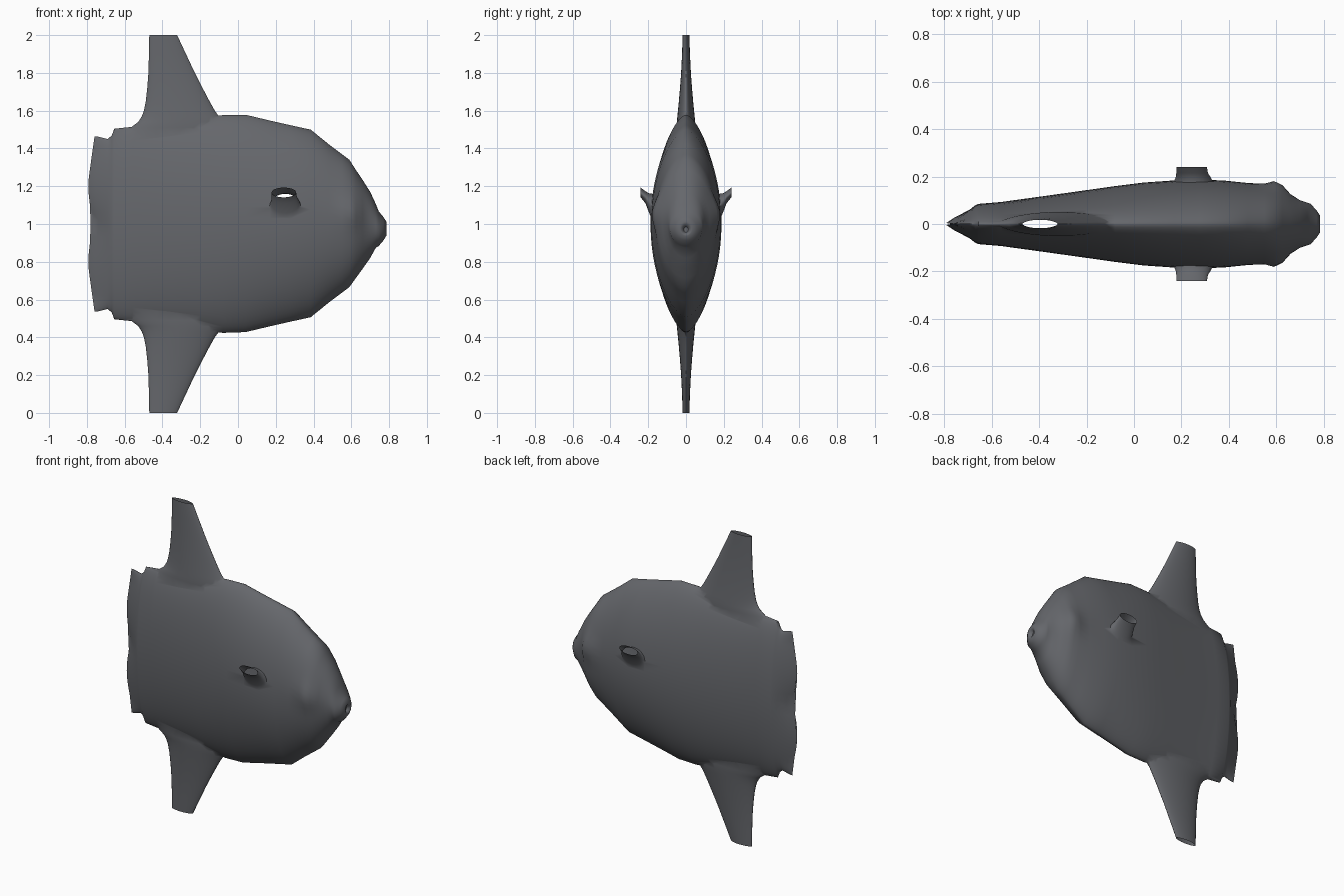
import bpy
import bmesh
from math import sin, cos, pi, exp, radians, copysign

if "Cube" in bpy.data.objects:
    bpy.data.objects.remove(bpy.data.objects["Cube"], do_unlink=True)

skin = bpy.data.materials.new("slate grey skin")
skin.use_nodes = True
colour = (0.13, 0.135, 0.148, 1)
skin.diffuse_color = colour
bsdf = next(n for n in skin.node_tree.nodes if n.type == 'BSDF_PRINCIPLED')
bsdf.inputs["Base Color"].default_value = colour
bsdf.inputs["Roughness"].default_value = 0.6


def power(v, p):
    return copysign(abs(v) ** p, v)


def loft(name, rings):
    """Closed solid through a list of equal-length point rings."""
    bm = bmesh.new()
    rows = [[bm.verts.new(p) for p in ring] for ring in rings]
    n = len(rows[0])
    for a, b in zip(rows, rows[1:]):
        for i in range(n):
            j = (i + 1) % n
            bm.faces.new((a[i], a[j], b[j], b[i]))
    bm.faces.new(rows[0])
    bm.faces.new(rows[-1])
    bmesh.ops.recalc_face_normals(bm, faces=bm.faces)
    mesh = bpy.data.meshes.new(name)
    bm.to_mesh(mesh)
    bm.free()
    mesh.materials.append(skin)
    obj = bpy.data.objects.new(name, mesh)
    bpy.context.collection.objects.link(obj)
    return obj


def angles(n):
    return [2 * pi * (i + 0.5) / n for i in range(n)]


# Body sections from tail to mouth: x, centre z, half height, half width, roundness
sections = [
    (-0.76, 1.0, 0.465, 0.004, 1.0),
    (-0.735, 1.0, 0.462, 0.03, 1.1),
    (-0.69, 1.0, 0.45, 0.062, 1.2),
    (-0.668, 1.0, 0.47, 0.08, 1.25),
    (-0.655, 1.0, 0.505, 0.085, 1.3),
    (-0.56, 1.0, 0.515, 0.093, 1.3),
    (-0.4, 1.0, 0.535, 0.115, 1.3),
    (-0.2, 1.0, 0.565, 0.143, 1.3),
    (-0.08, 1.0, 0.577, 0.16, 1.3),
    (0.04, 1.003, 0.576, 0.175, 1.3),
    (0.17, 1.003, 0.545, 0.184, 1.3),
    (0.28, 1.003, 0.52, 0.188, 1.3),
    (0.385, 1.003, 0.497, 0.183, 1.3),
    (0.48, 1.003, 0.42, 0.173, 1.2),
    (0.55, 1.003, 0.367, 0.164, 1.15),
    (0.59, 1.003, 0.337, 0.158, 1.1),
    (0.625, 1.0, 0.285, 0.148, 1.05),
    (0.66, 0.998, 0.235, 0.123, 1.0),
    (0.7, 0.995, 0.175, 0.1, 1.0),
    (0.73, 0.99, 0.115, 0.09, 1.0),
    (0.745, 0.975, 0.092, 0.085, 1.0),
    (0.77, 0.975, 0.062, 0.057, 1.0),
    (0.785, 0.975, 0.038, 0.034, 1.0),
    (0.782, 0.972, 0.024, 0.022, 1.0),
    (0.765, 0.97, 0.014, 0.012, 1.0),
]


def body_ring(x, zc, h, w, p):
    ring = []
    for a in angles(64):
        t = sin(a)
        y, z = w * power(cos(a), p), zc + h * t
        # Eye bulges
        y += copysign(0.026, y) * exp(-((x - 0.6) / 0.045) ** 2 - ((z - 1.06) / 0.08) ** 2)
        # Scalloped tail edge
        reach = max(0, (-0.68 - x) / 0.08)
        ring.append((x - 0.032 * reach * sin(pi * min(abs(t) / 0.85, 1)), y, z))
    return ring


body = loft("sunfish_body", [body_ring(*s) for s in sections])

# Tall fins: z, rear x, front x, half thickness
fin_rows = [
    (1.44, -0.59, -0.02, 0.052),
    (1.51, -0.57, -0.05, 0.051),
    (1.54, -0.53, -0.075, 0.049),
    (1.57, -0.51, -0.1, 0.046),
    (1.6, -0.499, -0.122, 0.043),
    (1.65, -0.489, -0.15, 0.038),
    (1.72, -0.481, -0.187, 0.032),
    (1.8, -0.475, -0.228, 0.026),
    (1.9, -0.472, -0.275, 0.021),
    (2.0, -0.47, -0.322, 0.018),
]


def tall_fin(name, upper):
    rings = []
    for z, back, front, thick in fin_rows:
        mid, half = (back + front) / 2, (front - back) / 2
        rings.append([(mid + half * cos(a), thick * power(sin(a), 1.2),
                       z if upper else 2 - z) for a in angles(32)])
    return loft(name, rings)


# Side fins: distance out, centre x, centre z, half length, half height
side_rows = [
    (0.12, 0.25, 1.05, 0.095, 0.1),
    (0.175, 0.25, 1.085, 0.085, 0.075),
    (0.195, 0.25, 1.11, 0.075, 0.052),
    (0.215, 0.245, 1.142, 0.067, 0.032),
    (0.24, 0.243, 1.167, 0.065, 0.026),
]


def side_fin(name, side):
    return loft(name, [[(xc + l * cos(a), side * d, zc + h * sin(a)) for a in angles(28)]
                       for d, xc, zc, l, h in side_rows])


fins = [tall_fin("dorsal_fin", True), tall_fin("anal_fin", False),
        side_fin("left_side_fin", 1), side_fin("right_side_fin", -1)]

# Merge fins into one hollow skin
bpy.ops.object.select_all(action='DESELECT')
bpy.context.view_layer.objects.active = body
body.select_set(True)
for fin in fins:
    mod = body.modifiers.new("join", 'BOOLEAN')
    mod.operation = 'UNION'
    mod.solver = 'EXACT'
    mod.object = fin
    bpy.ops.object.modifier_apply(modifier=mod.name)
    bpy.data.objects.remove(fin, do_unlink=True)

# Open the fin ends
bm = bmesh.new()
bm.from_mesh(body.data)
bmesh.ops.remove_doubles(bm, verts=bm.verts, dist=0.0005)
ends = [f for f in bm.faces
        if all(abs(v.co.z - 1) > 0.998 for v in f.verts)
        or all(abs(v.co.y) > 0.239 for v in f.verts)]
bmesh.ops.delete(bm, geom=ends, context='FACES')
bm.to_mesh(body.data)
bm.free()

bpy.ops.object.shade_smooth_by_angle(angle=radians(50))
